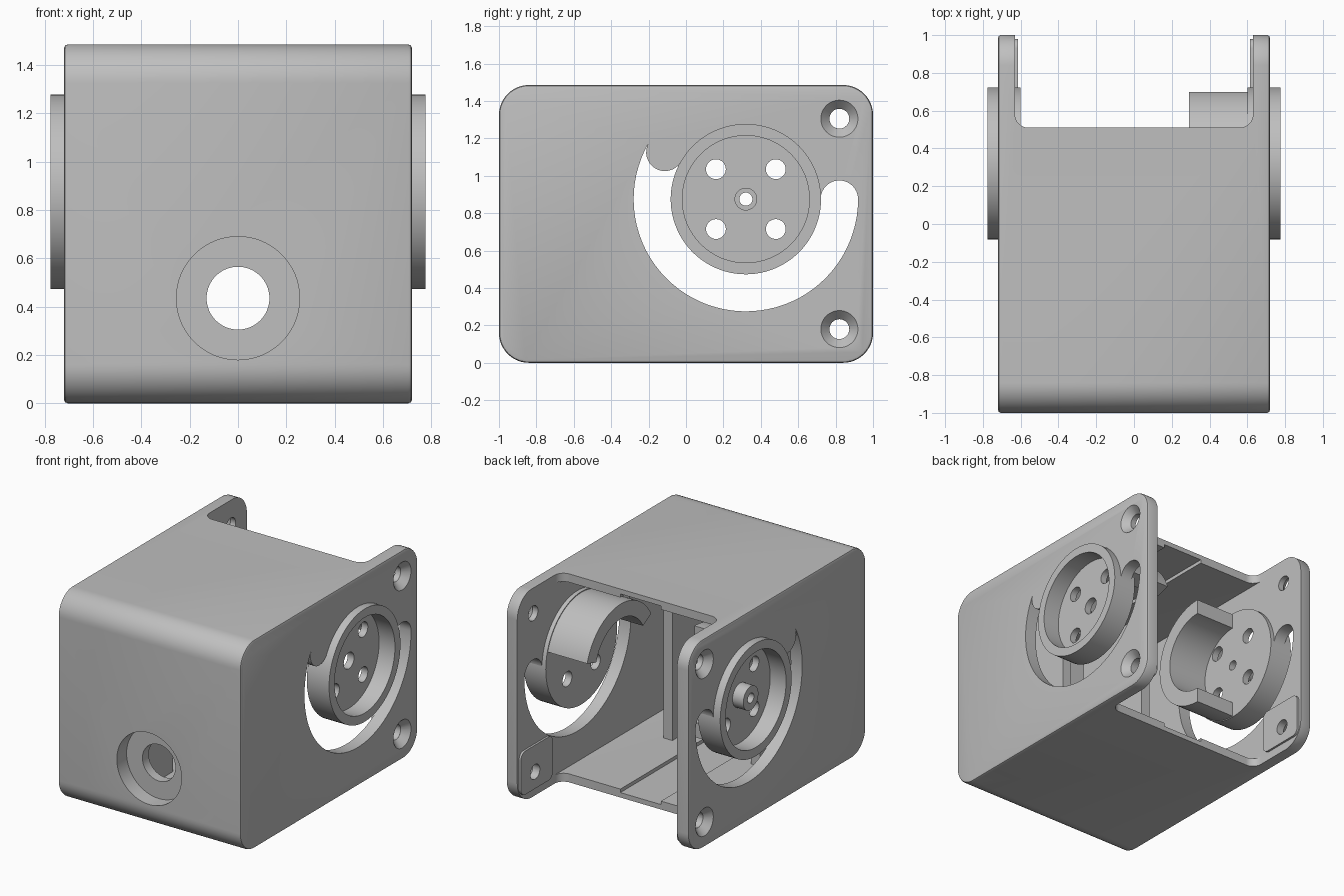
import bpy
import bmesh
from math import cos, sin, pi, radians
from mathutils import Vector

cube = bpy.data.objects.get("Cube")
if cube:
    bpy.data.objects.remove(cube, do_unlink=True)

GREY = (0.52, 0.52, 0.52, 1)
mat = bpy.data.materials.new("plain_grey")
mat.use_nodes = True
mat.diffuse_color = GREY
mat.node_tree.nodes["Principled BSDF"].inputs["Base Color"].default_value = GREY

CY, CZ = 0.32, 0.875      # hub centre in the side plane
HW, IN = 0.72, 0.63       # outer and inner half width


def arc(cx, cy, r, a0, a1, n=48):
    angles = [radians(a0 + (a1 - a0) * i / n) for i in range(n + 1)]
    return [(cx + r * cos(a), cy + r * sin(a)) for a in angles]


def circle(cx, cy, r, n=64):
    return arc(cx, cy, r, 0, 360, n)[:-1]


def round_rect(x0, y0, x1, y1, r, n=12):
    return (arc(x1 - r, y1 - r, r, 0, 90, n) + arc(x0 + r, y1 - r, r, 90, 180, n)
            + arc(x0 + r, y0 + r, r, 180, 270, n) + arc(x1 - r, y0 + r, r, 270, 360, n))


def rect(x0, y0, x1, y1):
    return [(x0, y0), (x1, y0), (x1, y1), (x0, y1)]


def prism(name, outline, axis, a, b):
    """Extrude a 2D outline along an axis from a to b."""
    place = {"x": lambda u, v, t: (t, u, v),
             "y": lambda u, v, t: (u, t, v),
             "z": lambda u, v, t: (u, v, t)}[axis]
    bm = bmesh.new()
    ends = [[bm.verts.new(place(u, v, t)) for u, v in outline] for t in (a, b)]
    for ring in ends:
        bm.faces.new(ring)
    for i in range(len(outline)):
        j = (i + 1) % len(outline)
        bm.faces.new((ends[0][i], ends[0][j], ends[1][j], ends[1][i]))
    bmesh.ops.recalc_face_normals(bm, faces=bm.faces)
    mesh = bpy.data.meshes.new(name)
    bm.to_mesh(mesh)
    bm.free()
    mesh.materials.append(mat)
    ob = bpy.data.objects.new(name, mesh)
    bpy.context.collection.objects.link(ob)
    return ob


def activate(ob):
    bpy.ops.object.select_all(action="DESELECT")
    ob.select_set(True)
    bpy.context.view_layer.objects.active = ob


def boolean(ob, tool, operation="DIFFERENCE"):
    mod = ob.modifiers.new("bool", "BOOLEAN")
    mod.operation = operation
    mod.solver = "EXACT"
    mod.object = tool
    activate(ob)
    bpy.ops.object.modifier_apply(modifier=mod.name)
    bpy.data.objects.remove(tool, do_unlink=True)


def cut(ob, outline, axis, a, b):
    boolean(ob, prism("cutter", outline, axis, a, b))


def finish(ob):
    activate(ob)
    bpy.ops.object.shade_smooth_by_angle(angle=radians(30))


# Housing: rounded side profile with softened side edges
housing = prism("housing", round_rect(-1, 0, 1, 1.485, 0.16), "x", -HW, HW)
bev = housing.modifiers.new("bevel", "BEVEL")
bev.width = 0.015
bev.segments = 2
bev.limit_method = "ANGLE"
bev.angle_limit = radians(60)
activate(housing)
bpy.ops.object.modifier_apply(modifier=bev.name)

# Cavity, and the rear notch through top and floor
cut(housing, round_rect(-0.94, 0.06, 1.4, 1.425, 0.1), "x", -IN, IN)
cut(housing, round_rect(-IN, 0.51, IN, 1.5, 0.07), "z", -0.2, 1.7)

# Shallow channel along floor and ceiling
cut(housing, rect(-0.16, 0.035, 0.16, 1.45), "y", -0.75, 1.2)

# Boss behind the front socket, then its stepped bore
boolean(housing, prism("boss", circle(0, 0.435, 0.31), "y", -0.97, -0.82), "UNION")
cut(housing, circle(0, 0.435, 0.255), "y", -1.1, -0.89)
cut(housing, circle(0, 0.435, 0.13), "y", -1.2, -0.7)

# Curved slots around the hubs
slot_end = (CY + 0.5 * cos(radians(150)), CZ + 0.5 * sin(radians(150)))
slot = (arc(CY, CZ, 0.6, 150, 360) + arc(CY + 0.5, CZ, 0.1, 0, 180, 16)[1:-1]
        + arc(CY, CZ, 0.4, 360, 150)
        + arc(*slot_end, 0.1, -30, -210, 16)[1:-1])
for s in (-1, 1):
    lo, hi = sorted((s * 0.5, s * 0.9))
    # Raised pad around the lower rear screw
    pad = prism("pad", round_rect(0.62, 0.06, 0.98, 0.37, 0.05), "x",
                *sorted((s * 0.615, s * 0.65)))
    boolean(housing, pad, "UNION")
    cut(housing, slot, "x", lo, hi)
    cut(housing, circle(CY, CZ, 0.37), "x", lo, hi)
    # Countersunk screw holes
    for z in (0.18, 1.305):
        cut(housing, circle(0.82, z, 0.053, 32), "x", lo, hi)
        bpy.ops.mesh.primitive_cone_add(
            vertices=48, radius1=0.053, radius2=0.1, depth=0.05,
            location=(s * (HW - 0.024), 0.82, z), rotation=(0, s * pi / 2, 0))
        boolean(housing, bpy.context.object)
finish(housing)

# Hubs: recessed discs with four holes and a half sleeve on the inner face
for s, side, a0, a1, bore in ((1, "left", 17, 150, 0.058), (-1, "right", 90, 270, 0.035)):
    hub = prism(side + "_hub", circle(CY, CZ, 0.402, 96), "x",
                *sorted((s * 0.6, s * 0.775)))
    sleeve = prism("sleeve", arc(CY, CZ, 0.396, a0, a1) + arc(CY, CZ, 0.29, a1, a0),
                   "x", *sorted((s * 0.29, s * 0.62)))
    boolean(hub, sleeve, "UNION")
    cut(hub, circle(CY, CZ, 0.34), "x", *sorted((s * 0.65, s * 0.9)))
    if s < 0:
        stud = prism("stud", circle(CY, CZ, 0.085, 32), "x", -0.735, -0.63)
        boolean(hub, stud, "UNION")
    through = sorted((s * 0.5, s * 0.9))
    cut(hub, circle(CY, CZ, bore, 32), "x", *through)
    for dy in (-0.16, 0.16):
        for dz in (-0.16, 0.16):
            cut(hub, circle(CY + dy, CZ + dz, 0.053, 32), "x", *through)
    finish(hub)

# Upright ribs inside, either side of the front socket
for s, side in ((1, "left"), (-1, "right")):
    prism(side + "_inner_rib", rect(-0.9, 0.05, -0.29, 1.435), "x",
          *sorted((s * 0.31, s * 0.38)))
